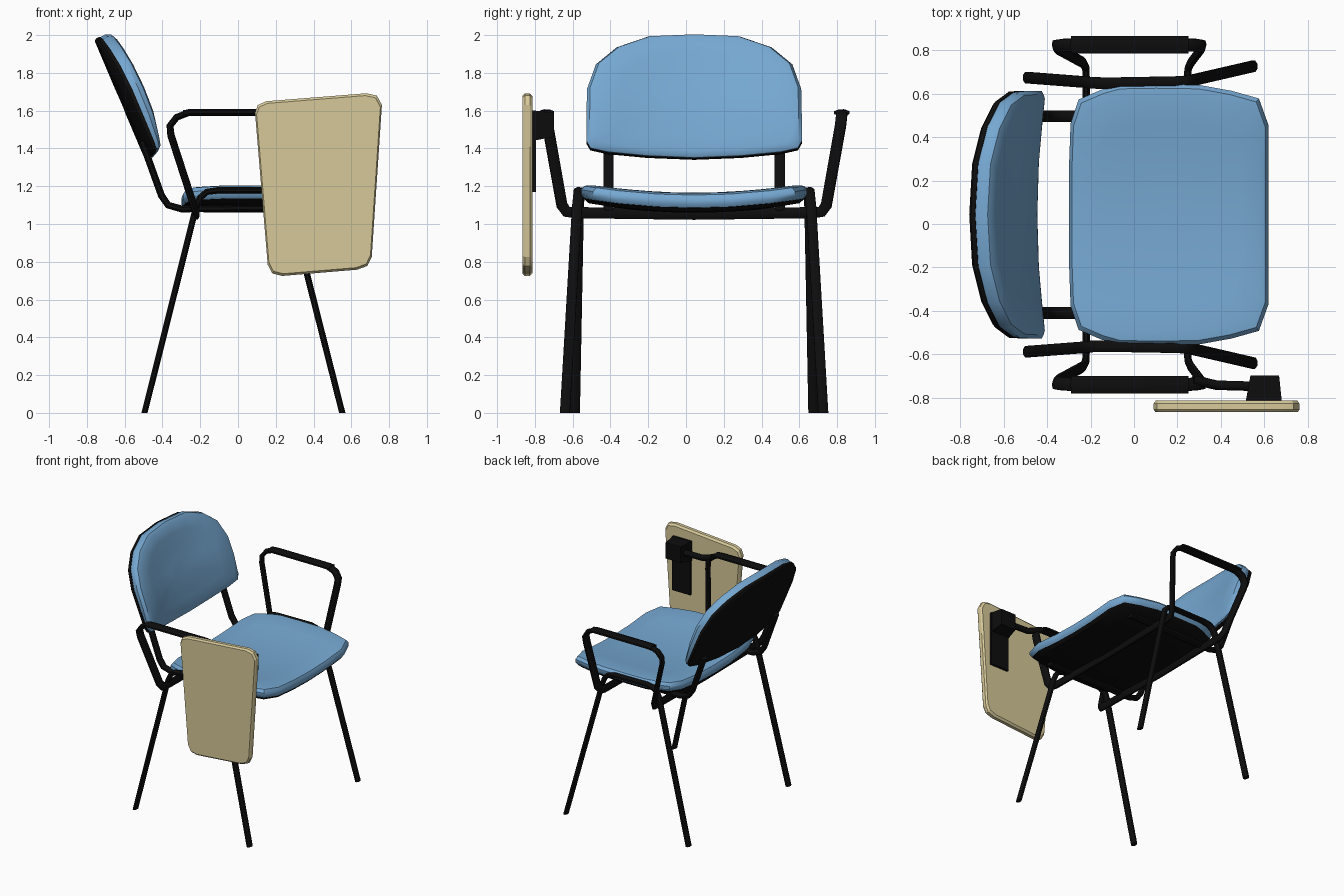
import bpy, bmesh, math
from mathutils import Vector, Quaternion

if "Cube" in bpy.data.objects:
    bpy.data.objects.remove(bpy.data.objects["Cube"])

YC = 0.043  # symmetry plane of the chair


def material(name, rgb):
    m = bpy.data.materials.new(name)
    m.diffuse_color = (*rgb, 1)
    m.use_nodes = True
    m.node_tree.nodes["Principled BSDF"].inputs["Base Color"].default_value = m.diffuse_color
    return m


BLUE = material("blue fabric", (0.18, 0.39, 0.64))
BLACK = material("black", (0.004, 0.004, 0.004))
TAN = material("tan board", (0.67, 0.58, 0.32))


def loft(name, rings, mat, angle=40):
    """Skin a list of equal-length vertex rings and cap both ends."""
    bm = bmesh.new()
    vr = [[bm.verts.new(p) for p in r] for r in rings]
    n = len(vr[0])
    for a, b in zip(vr, vr[1:]):
        for i in range(n):
            j = (i + 1) % n
            bm.faces.new((a[i], a[j], b[j], b[i]))
    bm.faces.new(vr[0])
    bm.faces.new(vr[-1])
    bmesh.ops.recalc_face_normals(bm, faces=bm.faces)
    me = bpy.data.meshes.new(name)
    bm.to_mesh(me)
    bm.free()
    me.materials.append(mat)
    ob = bpy.data.objects.new(name, me)
    bpy.context.collection.objects.link(ob)
    bpy.ops.object.select_all(action='DESELECT')
    ob.select_set(True)
    bpy.context.view_layer.objects.active = ob
    bpy.ops.object.shade_smooth_by_angle(angle=math.radians(angle))
    return ob


def tube(name, pts, thin_axis, thin=0.017, wide=0.027, sides=8):
    """Oval tube along a path, thin_axis is the thin direction at the start."""
    pts = [Vector(p) for p in pts]
    dirs = [(b - a).normalized() for a, b in zip(pts, pts[1:])]
    tans = [dirs[0]] + [(a + b).normalized() for a, b in zip(dirs, dirs[1:])] + [dirs[-1]]
    a = Vector(thin_axis)
    a = (a - tans[0] * a.dot(tans[0])).normalized()
    rings = []
    for i, (p, t) in enumerate(zip(pts, tans)):
        if i:
            a = tans[i - 1].rotation_difference(t) @ a
            a = (a - t * a.dot(t)).normalized()
        b = t.cross(a)
        ring = []
        for k in range(sides):
            w = 2 * math.pi * (k + 0.5) / sides
            v = p + a * math.cos(w) * thin * 1.06 + b * math.sin(w) * wide * 1.06
            v.z = max(v.z, 0)
            ring.append(v)
        rings.append(ring)
    return loft(name, rings, BLACK, 50)


def pad(name, outline, centre, profile, place, mat, angle=40):
    """Stack scaled copies of an outline: profile is (scale, height) pairs."""
    cu, cv = centre
    loft(name, [[place(cu + (u - cu) * s, cv + (v - cv) * s, h) for u, v in outline]
                for s, h in profile], mat, angle)


def mirrored(half):
    return half + [(u, -v) for u, v in reversed(half[1:-1])]


# seat cushion and the pan under it
seat = mirrored([(.62, 0), (.62, .2), (.62, .41), (.575, .535), (.45, .57), (.3, .597), (.1, .6),
                 (-.07, .597), (-.15, .575), (-.255, .53), (-.292, .42), (-.30, .2), (-.30, 0)])


def seat_place(u, v, h):
    return (u, YC + v, 1.085 + 0.052 * (v / 0.6) ** 2 + h)


pad("seat_cushion", seat, (.16, 0),
    [(.2, 0), (.6, 0), (.97, 0), (1, .02), (1, .045), (.97, .068), (.9, .078), (.7, .08),
     (.45, .08), (.2, .08)], seat_place, BLUE)
pad("seat_pan", seat, (.16, 0),
    [(.2, -.025), (.6, -.025), (.93, -.02), (.975, 0), (.96, .006), (.6, .006), (.2, .006)],
    seat_place, BLACK)

# backrest cushion and shell
back = mirrored([(1.978, 0), (1.968, .24), (1.91, .41), (1.82, .52), (1.69, .567), (1.55, .57),
                 (1.42, .57), (1.385, .55), (1.365, .46), (1.345, .25), (1.335, 0)])


def back_place(z, v, h):
    if h > .03:
        h = .03 + (h - .03) * min(1, .35 + (z - 1.335) * 2.6)
    x = -0.49 - 0.424 * (z - 1.335) + 0.055 * (v / 0.57) ** 2
    return (x + .92 * h, YC + v, z + .39 * h)


pad("backrest_cushion", back, (1.65, 0),
    [(.2, .03), (.6, .03), (.99, .03), (1, .065), (.97, .092), (.9, .105), (.7, .106),
     (.45, .1), (.2, .098)], back_place, BLUE)
pad("backrest_shell", back, (1.65, 0),
    [(.2, 0), (.6, 0), (.97, 0), (1, .012), (1, .034), (.6, .034), (.2, .034)],
    back_place, BLACK)

for side, s in (("left", 1), ("right", -1)):
    def P(x, off, z):
        return (x, YC + s * off, z)

    # both legs of one side are one bent tube
    tube(side + "_leg_frame",
         [P(-.495, .631, -.02), P(-.222, .61, 1.09), P(-.2, .607, 1.14), P(-.165, .606, 1.17),
          P(-.11, .605, 1.178), P(.18, .61, 1.178), P(.23, .612, 1.165), P(.258, .615, 1.135),
          P(.275, .62, 1.09), P(.552, .684, -.02)], (1, 0, 0))
    # armrest loop, running under the seat at both ends
    tube(side + "_armrest",
         [P(-.22, 0, 1.052), P(-.22, .63, 1.06), P(-.222, .675, 1.065), P(-.235, .7, 1.10),
          P(-.355, .766, 1.47), P(-.36, .775, 1.52), P(-.325, .78, 1.565), P(-.26, .782, 1.59),
          P(.22, .782, 1.59), P(.285, .78, 1.565), P(.315, .775, 1.52), P(.312, .766, 1.47),
          P(.262, .7, 1.10), P(.25, .675, 1.065), P(.245, .63, 1.06), P(.245, 0, 1.052)],
         (1, 0, 0), .017, .03)
    # flat wider grip on the arm
    tube(side + "_arm_grip", [P(-.29, .782, 1.588), P(-.25, .782, 1.591), P(.21, .782, 1.591),
                              P(.25, .782, 1.588)], (0, 0, 1), .016, .041)
    # backrest support
    tube(side + "_back_support",
         [P(-.51, .453, 1.44), P(-.475, .453, 1.345), P(-.405, .453, 1.15), P(-.37, .453, 1.10),
          P(-.30, .453, 1.08), P(.45, .453, 1.09)], (1, 0, 0), .019, .028)

# folded writing tablet
board = [(.09, 1.59), (.105, 1.63), (.15, 1.65), (.68, 1.692), (.735, 1.68), (.762, 1.63),
         (.708, .825), (.685, .778), (.63, .758), (.235, .725), (.182, .738), (.157, .785)]
pad("writing_tablet", board, (.43, 1.2),
    [(.97, 0), (1, .014), (1, .04), (.975, .053)],
    lambda u, v, h: (u, -.813 - h, v), TAN, 20)

# tablet hinge plate, block and connecting tube
pad("hinge_plate", [(.52, 1.17), (.68, 1.17), (.68, 1.6), (.52, 1.6)], (.6, 1.4),
    [(1, 0), (1, .02)], lambda u, v, h: (u, -.815 + h, v), BLACK)
pad("hinge_block", [(.515, 1.44), (.68, 1.44), (.68, 1.6), (.515, 1.6)], (.62, 1.55),
    [(1, 0), (.8, .115)], lambda u, v, h: (u, -.813 + h, v), BLACK)
tube("tablet_arm", [(.27, -.72, 1.57), (.32, -.728, 1.55), (.38, -.742, 1.53), (.58, -.748, 1.525)],
     (0, 1, 0), .022, .022)
